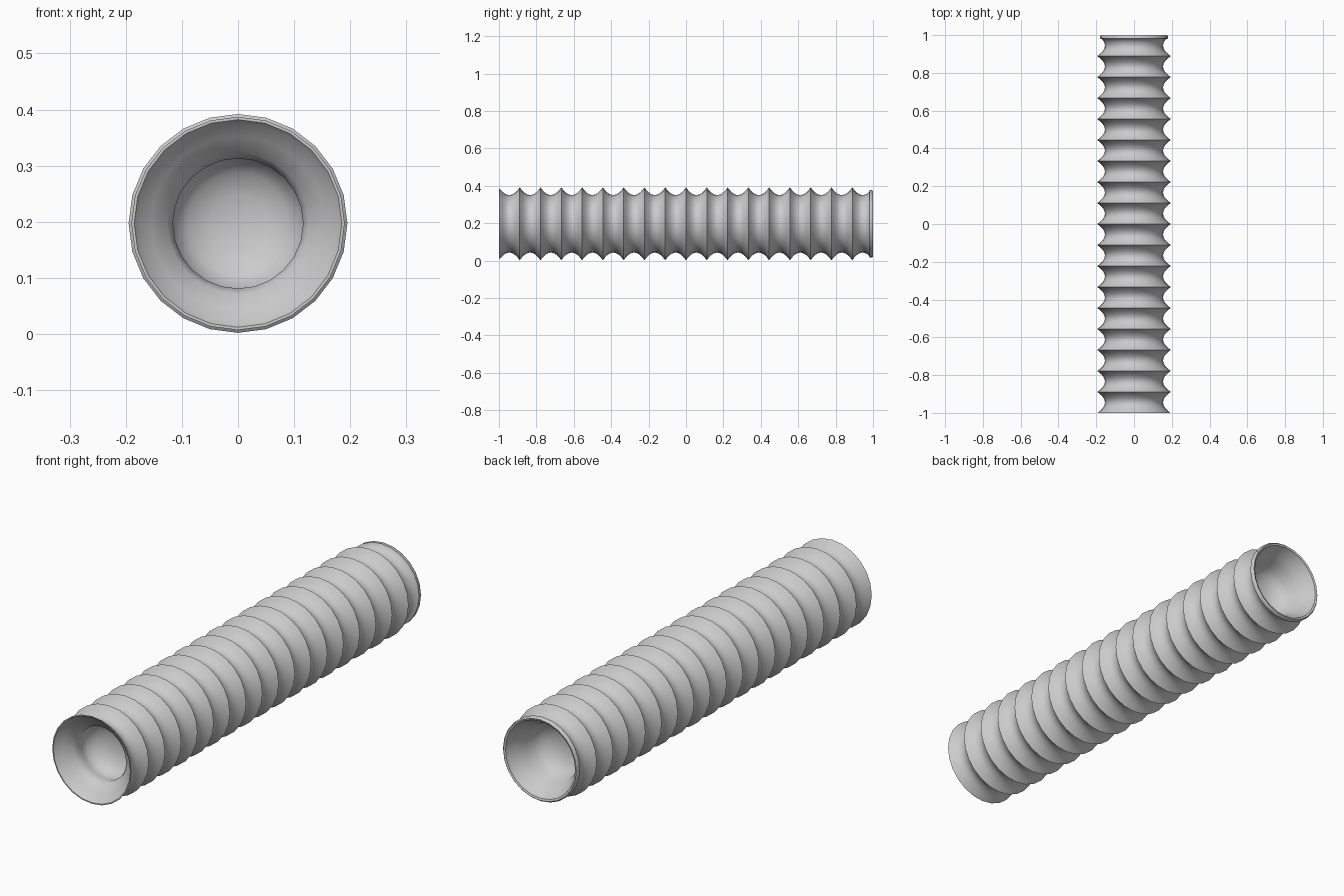
import bpy, bmesh, math

cube = bpy.data.objects.get("Cube")
if cube:
    bpy.data.objects.remove(cube, do_unlink=True)

SIDES = 24
RIBS = 18
PITCH = 2 / RIBS
STEPS = 10           # profile samples per rib
PEAK, VALLEY = 0.195, 0.154
AXIS_Z = 0.197


def rib_radius(t):
    """Rounded valley between two sharp ridges, t running 0..1."""
    return VALLEY + (PEAK - VALLEY) * (2 * t - 1) ** 2


# Front cup: flared funnel, narrow neck, rounded floor
profile = [(-0.82, 0), (-0.825, 0.05), (-0.84, 0.09), (-0.87, 0.118),
           (-0.90, 0.12), (-0.925, 0.116), (-0.945, 0.126),
           (-0.97, 0.155), (-0.99, 0.178), (-1, 0.185)]

# Corrugated outside, with a slightly smaller front rim
for rib in range(RIBS):
    for step in range(STEPS):
        t = step / STEPS
        r = 0.19 if rib == step == 0 else rib_radius(t)
        y = -1 + PITCH * (rib + t)
        if y < 0.978:
            profile.append((y, r))

# Rolled back lip and back cup
profile += [(0.982, 0.18), (0.995, 0.18), (1, 0.175), (0.997, 0.167),
            (0.98, 0.16), (0.95, 0.143), (0.92, 0.127), (0.88, 0.116),
            (0.85, 0.095), (0.83, 0.05), (0.825, 0)]

# Lathe the profile around the long axis
bm = bmesh.new()
rings = []
for y, r in profile:
    if r == 0:
        rings.append([bm.verts.new((0, y, AXIS_Z))] * SIDES)
        continue
    angles = [math.tau * i / SIDES for i in range(SIDES)]
    rings.append([bm.verts.new((r * math.cos(a), y, AXIS_Z + r * math.sin(a)))
                  for a in angles])
for a, b in zip(rings, rings[1:]):
    for i in range(SIDES):
        j = (i + 1) % SIDES
        corners = list(dict.fromkeys((a[i], a[j], b[j], b[i])))
        bm.faces.new(corners)
bmesh.ops.recalc_face_normals(bm, faces=bm.faces)

mesh = bpy.data.meshes.new("corrugated_hose")
bm.to_mesh(mesh)
bm.free()
hose = bpy.data.objects.new("corrugated_hose", mesh)
bpy.context.collection.objects.link(hose)

# Plain grey material
grey = bpy.data.materials.new("light_grey")
grey.use_nodes = True
color = (0.6, 0.6, 0.6, 1)
grey.diffuse_color = color
grey.node_tree.nodes["Principled BSDF"].inputs["Base Color"].default_value = color
mesh.materials.append(grey)

# Smooth valleys, crisp ridges
bpy.ops.object.select_all(action="DESELECT")
hose.select_set(True)
bpy.context.view_layer.objects.active = hose
bpy.ops.object.shade_smooth_by_angle(angle=math.radians(45))
